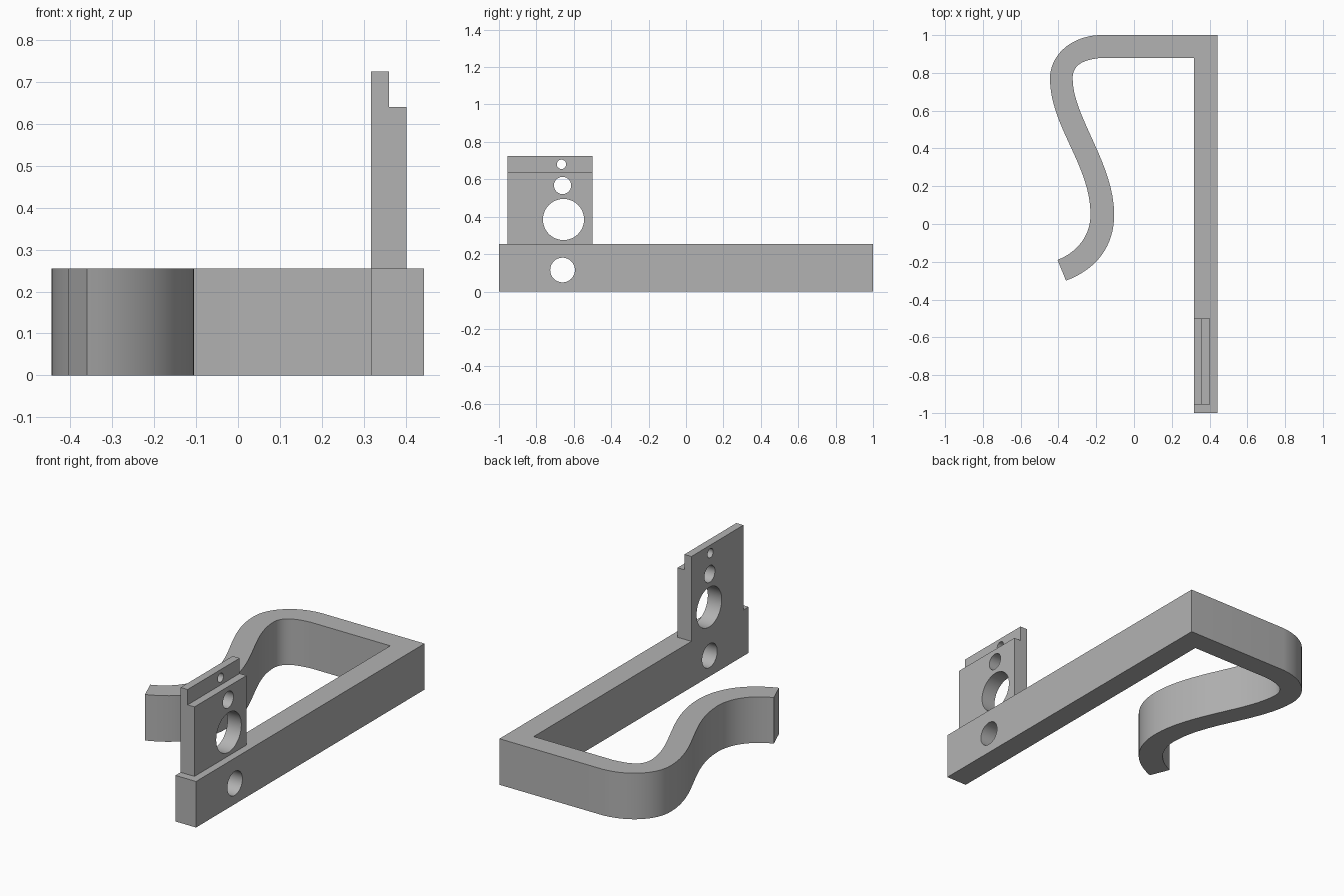
import bpy
import bmesh
from math import radians
from mathutils import Matrix, Vector
from mathutils.geometry import interpolate_bezier

cube = bpy.data.objects.get("Cube")
if cube:
    bpy.data.objects.remove(cube, do_unlink=True)

grey = bpy.data.materials.new("plain grey")
grey.use_nodes = True
grey.diffuse_color = (0.45, 0.45, 0.45, 1)
grey.node_tree.nodes["Principled BSDF"].inputs["Base Color"].default_value = grey.diffuse_color


def make_object(name, bm):
    bmesh.ops.recalc_face_normals(bm, faces=bm.faces)
    mesh = bpy.data.meshes.new(name)
    bm.to_mesh(mesh)
    bm.free()
    mesh.materials.append(grey)
    obj = bpy.data.objects.new(name, mesh)
    bpy.context.collection.objects.link(obj)
    return obj


def extrude_profile(name, points, offset):
    bm = bmesh.new()
    face = bm.faces.new([bm.verts.new(p) for p in points])
    result = bmesh.ops.extrude_face_region(bm, geom=[face], use_keep_orig=True)
    moved = [v for v in result["geom"] if isinstance(v, bmesh.types.BMVert)]
    bmesh.ops.translate(bm, verts=moved, vec=offset)
    return make_object(name, bm)


def bezier(a, b, c, d, steps=16):
    return interpolate_bezier(*[Vector((*p, 0)) for p in (a, b, c, d)], steps + 1)


def drill(target, holes):
    # Cut round holes running along x, each given as (y, z, radius)
    for y, z, radius in holes:
        bm = bmesh.new()
        bmesh.ops.create_cone(bm, cap_ends=True, segments=48, radius1=radius,
                              radius2=radius, depth=0.6,
                              matrix=Matrix.Translation((0.38, y, z)) @ Matrix.Rotation(radians(90), 4, "Y"))
        cutter = make_object("hole_cutter", bm)
        cutter.hide_render = True
        mod = target.modifiers.new("hole", "BOOLEAN")
        mod.operation = "DIFFERENCE"
        mod.solver = "EXACT"
        mod.object = cutter
        bpy.context.view_layer.objects.active = target
        bpy.ops.object.modifier_apply(modifier=mod.name)
        bpy.data.objects.remove(cutter, do_unlink=True)


def finish(obj):
    bpy.ops.object.select_all(action="DESELECT")
    obj.select_set(True)
    bpy.context.view_layer.objects.active = obj
    bpy.ops.object.shade_smooth_by_angle(angle=radians(30))


# Flat strip bent into a straight arm, a square corner and an S-shaped hook
outer = bezier((-0.19, 1), (-0.34, 0.99), (-0.445, 0.89), (-0.445, 0.77))
outer += bezier((-0.445, 0.77), (-0.445, 0.52), (-0.23, 0.31), (-0.23, 0.05))[1:]
outer += bezier((-0.23, 0.05), (-0.23, -0.06), (-0.30, -0.15), (-0.405, -0.19))[1:]
inner = bezier((-0.17, 0.88), (-0.26, 0.87), (-0.325, 0.85), (-0.325, 0.77))
inner += bezier((-0.325, 0.77), (-0.325, 0.57), (-0.105, 0.32), (-0.105, 0.05))[1:]
inner += bezier((-0.105, 0.05), (-0.105, -0.12), (-0.20, -0.24), (-0.36, -0.30))[1:]
arm = [(0.317, 0.88, 0), (0.317, -1, 0), (0.443, -1, 0), (0.443, 1, 0)]
strip = extrude_profile("bent_strip", outer + inner[::-1] + arm, (0, 0, 0.255))
drill(strip, [(-0.66, 0.115, 0.066)])

# Stepped upright plate with three holes
step = [(0.317, 0.255), (0.402, 0.255), (0.402, 0.64), (0.36, 0.64), (0.36, 0.725), (0.317, 0.725)]
plate = extrude_profile("upright_plate", [(x, -0.955, z) for x, z in step], (0, 0.455, 0))
drill(plate, [(-0.655, 0.385, 0.11), (-0.66, 0.567, 0.046), (-0.666, 0.68, 0.025)])

for part in (strip, plate):
    finish(part)
